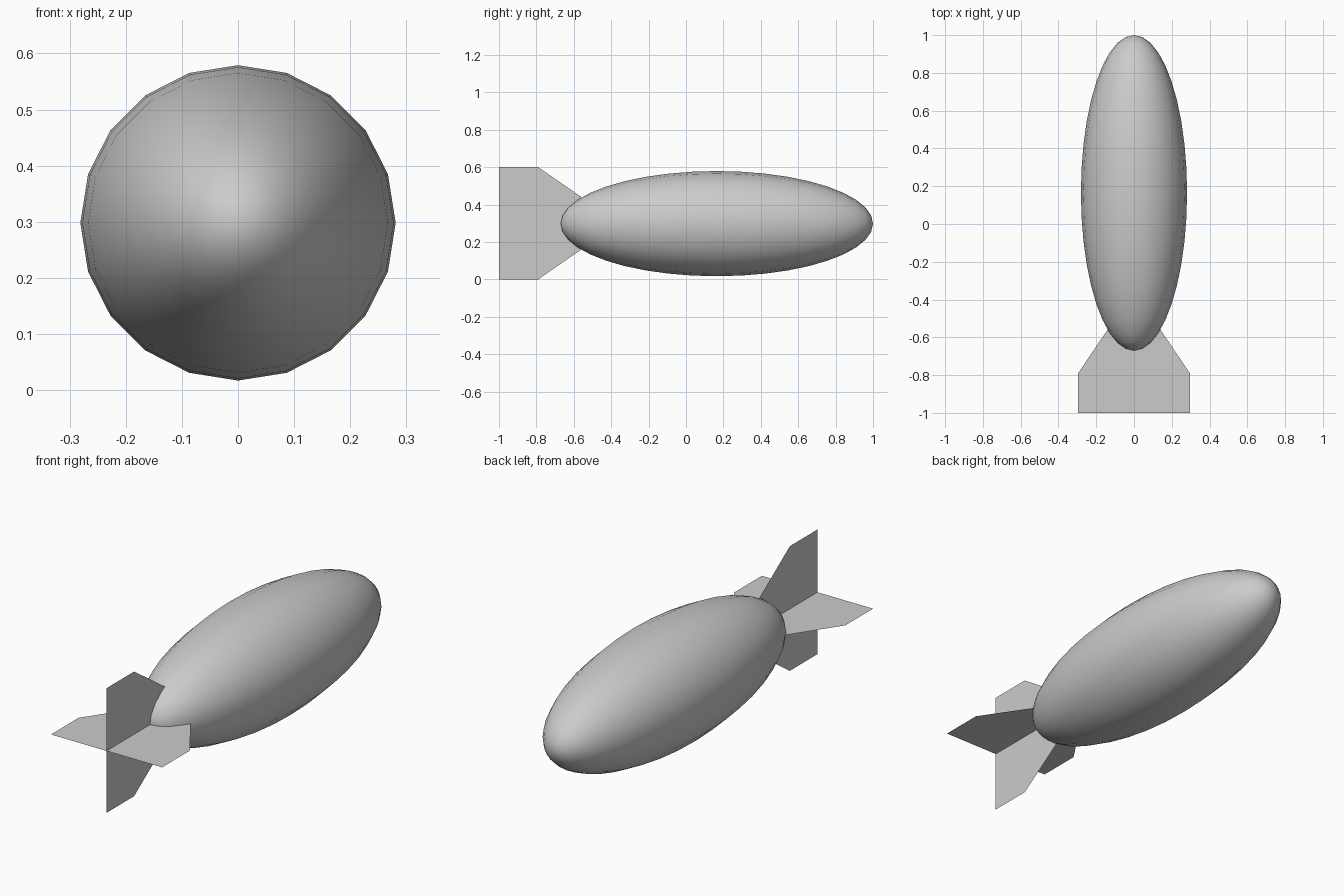
import bpy, bmesh
from math import radians
from mathutils import Matrix

if "Cube" in bpy.data.objects:
    bpy.data.objects.remove(bpy.data.objects["Cube"])

AXIS_Z = 0.298

# Body: stretched 20-sided sphere with its poles along y
bm = bmesh.new()
bmesh.ops.create_uvsphere(bm, u_segments=20, v_segments=20, radius=1)
bm.transform(Matrix.Translation((0, 0.165, AXIS_Z))
             @ Matrix.Diagonal((0.281, 0.835, 0.281, 1))
             @ Matrix.Rotation(radians(-90), 4, 'X'))
for f in bm.faces:
    f.smooth = True
mesh = bpy.data.meshes.new("hull")
bm.to_mesh(mesh)
bm.free()
bpy.context.collection.objects.link(bpy.data.objects.new("hull", mesh))


# Tail fins: thin flat plates crossing on the long axis
def fin_plate(name, vertical, span, centre):
    profile = [(-1, span), (-0.79, span), (-0.53, 0.12)]
    outline = profile + [(y, -w) for y, w in reversed(profile)]
    verts = [(0, y, centre + w) if vertical else (w, y, centre) for y, w in outline]
    m = bpy.data.meshes.new(name)
    m.from_pydata(verts, [], [tuple(range(len(verts)))])
    bpy.context.collection.objects.link(bpy.data.objects.new(name, m))


fin_plate("vertical_tail_fins", True, 0.3, 0.3)
fin_plate("horizontal_tail_fins", False, 0.296, AXIS_Z)
